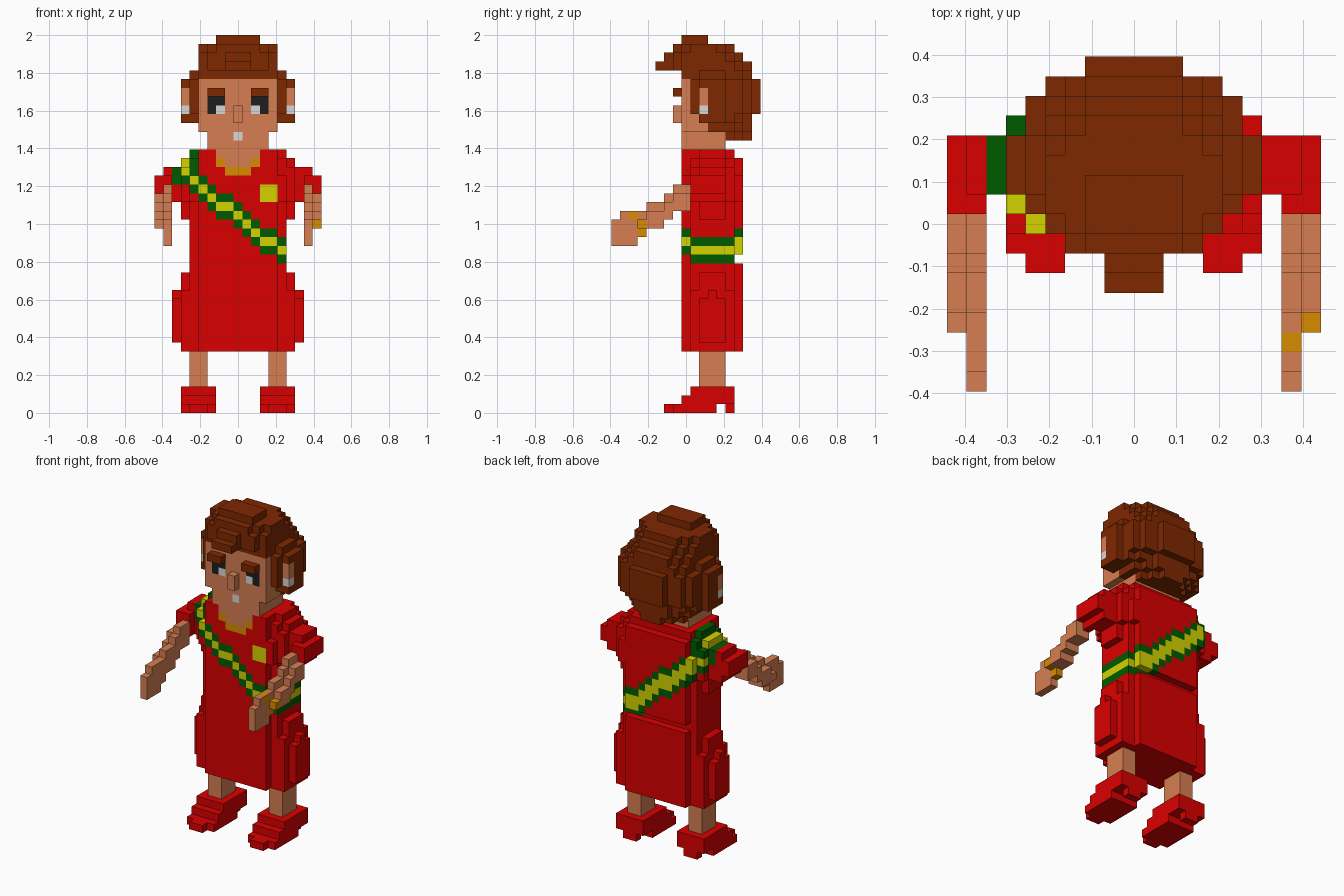
import bpy
import bmesh
from mathutils import Vector

default = bpy.data.objects.get("Cube")
if default:
    bpy.data.objects.remove(default, do_unlink=True)

V = 2 / 43            # edge of one cube cell
MID = 9               # middle column of the 19 wide grid

COLOURS = {
    "red": (.7, 0, 0), "skin": (.68, .21, .085), "brown": (.21, .021, 0),
    "green": (0, .105, 0), "yellow": (.65, .65, 0),
    "gold": (.68, .265, 0), "white": (.68, .68, .68), "black": (.013, .013, .013),
}
names = list(COLOURS)
materials = []
for name, rgb in COLOURS.items():
    m = bpy.data.materials.new(name)
    m.use_nodes = True
    m.diffuse_color = (*rgb, 1)
    bsdf = m.node_tree.nodes["Principled BSDF"]
    bsdf.inputs["Base Color"].default_value = (*rgb, 1)
    bsdf.inputs["Roughness"].default_value = .9
    materials.append(m)

cells = {}            # (column, depth, height) -> (part, colour)


def box(part, colour, u, j, k, sides=(-1, 1)):
    """Fill cells; u is the range of distances from the middle column."""
    for s in sides:
        for a in range(*u):
            for b in range(*j):
                for c in range(*k):
                    cells[(MID + s * a, b, c)] = (part, colour)


def paint(colour, u, j, k, sides=(-1, 1)):
    """Recolour cells that are already filled."""
    for s in sides:
        for a in range(*u):
            for b in range(*j):
                for c in range(*k):
                    key = (MID + s * a, b, c)
                    if key in cells:
                        cells[key] = (cells[key][0], colour)


# shoes and legs
for s, side in ((-1, "right"), (1, "left")):
    shoe, leg = side + "_shoe", side + "_leg"
    box(shoe, "red", (4, 6), (6, 7), (0, 1), (s,))
    box(shoe, "red", (3, 7), (7, 12), (0, 1), (s,))
    box(shoe, "red", (4, 6), (13, 14), (0, 1), (s,))
    box(shoe, "red", (3, 7), (8, 14), (1, 2), (s,))
    box(shoe, "red", (3, 7), (9, 14), (2, 3), (s,))
    box(leg, "skin", (4, 6), (10, 13), (3, 7), (s,))

# skirt: rounded core with bulging hips
box("skirt", "red", (0, 5), (8, 15), (7, 17))
box("skirt", "red", (0, 6), (9, 14), (7, 17))
box("skirt", "red", (6, 7), (9, 14), (7, 14))
box("skirt", "red", (6, 7), (10, 13), (14, 16))
box("skirt", "red", (7, 8), (10, 13), (8, 13))
box("skirt", "red", (7, 8), (11, 12), (13, 14))

# torso: narrow waist widening to stepped, sloping shoulders
box("torso", "red", (0, 5), (8, 14), (17, 18))
box("torso", "red", (0, 5), (8, 15), (18, 29))
box("torso", "red", (0, 6), (9, 14), (17, 29))
box("torso", "red", (5, 6), (8, 15), (24, 27))
box("torso", "red", (0, 5), (8, 14), (29, 30))
box("torso", "red", (5, 6), (10, 13), (29, 30))
box("torso", "red", (6, 7), (10, 13), (22, 29))
box("torso", "red", (6, 7), (9, 14), (24, 28))

# sleeves and arms reaching forward
ARM = [(19, 22), (19, 23), (19, 23), (20, 23), (21, 24),
       (21, 24), (22, 25), (23, 26), (23, 26)]
for s, side in ((-1, "right"), (1, "left")):
    sleeve, arm = side + "_sleeve", side + "_arm"
    box(sleeve, "red", (7, 8), (10, 13), (24, 28), (s,))
    box(sleeve, "red", (8, 9), (9, 13), (24, 27), (s,))
    box(sleeve, "red", (8, 9), (10, 13), (27, 28), (s,))
    box(sleeve, "red", (9, 10), (9, 13), (25, 27), (s,))
    for j, (low, high) in enumerate(ARM):
        box(arm, "skin", (8, 9), (j, j + 1), (low, high), (s,))
        if j > 2:
            box(arm, "skin", (9, 10), (j, j + 1), (max(low, 21), high - 1), (s,))

# bracelet on the left wrist
paint("gold", (8, 9), (2, 3), (22, 23), (1,))
paint("gold", (8, 9), (3, 4), (20, 21), (1,))
paint("gold", (9, 10), (3, 4), (21, 22), (1,))

# sash stepping from the right shoulder to the left waist, wider at the back
for (i, j, k), (part, colour) in list(cells.items()):
    x = i - MID
    if part in ("torso", "right_sleeve") and x > -8:
        d = k - (22 - x - (x < -1) + (x > 3))
        low, high = 0, 0
        if x == -6:
            low, high = (-1, -1) if j > 12 else (0, 1)
        elif j > 12 and x < 5:
            low = -1
        lower = low - (2 if x < -6 else 1)
        upper = high + (3 if x < -4 else 1)
        if low <= d <= high and x > -7:
            cells[(i, j, k)] = (part, "yellow")
        elif lower <= d <= upper:
            cells[(i, j, k)] = (part, "green")

# neckline with gold trim, and a chest badge
paint("skin", (0, 3), (8, 9), (29, 30))
paint("skin", (0, 2), (8, 9), (28, 29))
paint("gold", (2, 3), (8, 9), (28, 29))
paint("gold", (0, 2), (8, 9), (27, 28))
paint("yellow", (3, 5), (8, 9), (24, 26), (1,))

# hair: stacked elliptical layers (height, half width, hairline, front, back)
LAYERS = [(31, 3.9, 12, 6, 16), (32, 4.9, 11, 6, 16), (33, 6.4, 10, 6, 16)]
LAYERS += [(k, 6.4, 9, 6, 17) for k in range(34, 38)]
LAYERS += [(38, 5.5, 8, 7, 16), (39, 4.9, 7, 7, 16), (40, 4.8, 7, 7, 15),
           (41, 4.6, 7, 7, 14), (42, 2.9, 8, 8, 11)]
for k, half, hairline, front, back in LAYERS:
    centre = (front + back) / 2
    depth = (back - front) / 2 + (.3 if k > 37 else 0)
    for i in range(19):
        for j in range(hairline, back):
            a, b = (i - MID) / half, (j + .5 - centre) / depth
            if a * a + b * b < 1:
                cells[(i, j, k)] = ("hair", "brown")

# fringe
box("hair", "brown", (0, 4), (7, 8), (39, 41))
box("hair", "brown", (0, 2), (6, 7), (39, 41))
box("hair", "brown", (0, 2), (5, 6), (39, 40))
box("hair", "brown", (0, 5), (8, 9), (38, 41))

# neck, head and ears
box("neck", "skin", (0, 4), (8, 13), (30, 32))
box("head", "skin", (0, 5), (8, 11), (32, 38))
box("ears", "skin", (6, 7), (10, 11), (35, 37))
box("ears", "white", (6, 7), (10, 11), (34, 35))

# face
box("nose", "skin", (0, 1), (7, 8), (33, 35))
box("eyebrows", "brown", (2, 4), (7, 8), (36, 37))
paint("black", (2, 4), (8, 9), (34, 36))
paint("white", (2, 3), (8, 9), (34, 35))
paint("white", (0, 1), (8, 9), (31, 32))

# each part becomes one mesh of its exposed cube faces
DIRECTIONS = [Vector(d) for d in
              ((1, 0, 0), (-1, 0, 0), (0, 1, 0), (0, -1, 0), (0, 0, 1), (0, 0, -1))]


def build(part):
    bm = bmesh.new()
    for key, (owner, colour) in cells.items():
        if owner != part:
            continue
        centre = Vector((key[0] - MID, key[1] - 8, key[2] + .5))
        for n in DIRECTIONS:
            if tuple(int(c + e) for c, e in zip(key, n)) in cells:
                continue
            p = Vector((n.y, n.z, n.x))
            q = n.cross(p)
            corners = [centre + (n + p * a + q * b) / 2
                       for a, b in ((1, 1), (-1, 1), (-1, -1), (1, -1))]
            face = bm.faces.new([bm.verts.new(c * V) for c in corners])
            face.material_index = names.index(colour)
    bmesh.ops.remove_doubles(bm, verts=bm.verts, dist=V / 50)
    mesh = bpy.data.meshes.new(part)
    bm.to_mesh(mesh)
    bm.free()
    for m in materials:
        mesh.materials.append(m)
    bpy.context.collection.objects.link(bpy.data.objects.new(part, mesh))


for part in sorted({owner for owner, _ in cells.values()}):
    build(part)
